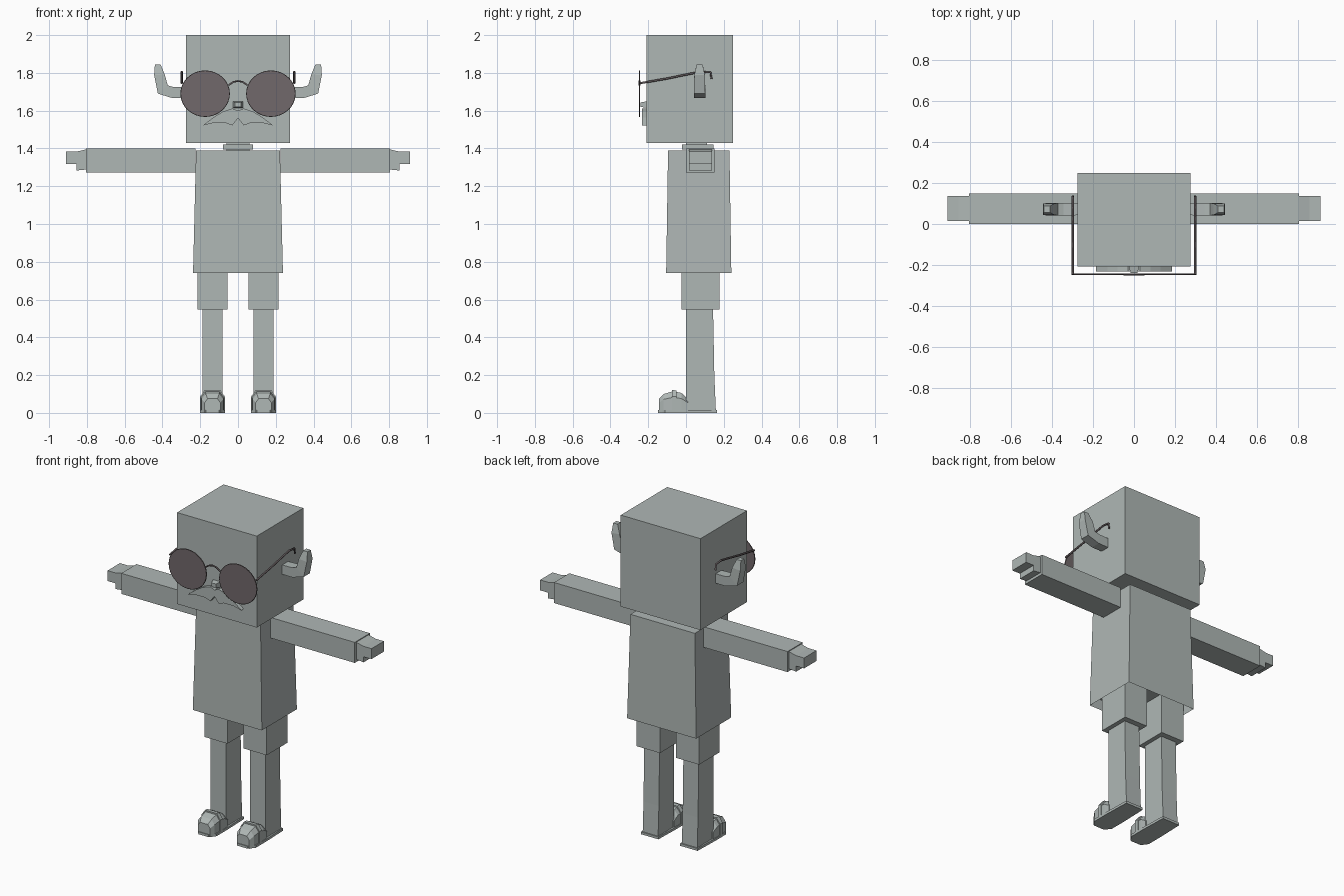
import bpy, bmesh, math
from mathutils import Vector

cube = bpy.data.objects.get("Cube")
if cube:
    bpy.data.objects.remove(cube, do_unlink=True)


def material(name, rgb):
    m = bpy.data.materials.new(name)
    m.use_nodes = True
    m.diffuse_color = (*rgb, 1)
    m.node_tree.nodes["Principled BSDF"].inputs["Base Color"].default_value = (*rgb, 1)
    return m


GREY = material("pale grey", (0.43, 0.475, 0.463))
LENS = material("smoky brown", (0.165, 0.14, 0.145))
FRAME = material("dark brown", (0.11, 0.09, 0.095))


def finish(name, bm, mat, side=1):
    """Turn a bmesh into an object, mirrored in x when side is -1."""
    for v in bm.verts:
        v.co.x *= side
    bmesh.ops.recalc_face_normals(bm, faces=bm.faces)
    mesh = bpy.data.meshes.new(name)
    bm.to_mesh(mesh)
    bm.free()
    mesh.materials.append(mat)
    obj = bpy.data.objects.new(name, mesh)
    bpy.context.collection.objects.link(obj)
    return obj


def loft(name, rings, mat=GREY, side=1, hollow=0):
    """Skin matching rings of points and cap both ends."""
    bm = bmesh.new()
    loops = [[bm.verts.new(p) for p in ring] for ring in rings]
    n = len(loops[0])
    for a, b in zip(loops, loops[1:]):
        for i in range(n):
            j = (i + 1) % n
            bm.faces.new((a[i], a[j], b[j], b[i]))
    first = bm.faces.new(loops[0])
    bm.faces.new(loops[-1])
    if hollow:
        bmesh.ops.recalc_face_normals(bm, faces=bm.faces)
        bmesh.ops.inset_region(bm, faces=[first], thickness=0.012)
        bmesh.ops.translate(bm, verts=first.verts, vec=(0, 0, hollow))
    return finish(name, bm, mat, side)


def rect(x0, x1, y0, y1, z):
    return [(x0, y0, z), (x1, y0, z), (x1, y1, z), (x0, y1, z)]


def box(name, x, y, z, mat=GREY, side=1):
    return loft(name, [rect(*x, *y, z[0]), rect(*x, *y, z[1])], mat, side)


def plate(name, outline, y0, y1, mat=GREY, side=1):
    """Extrude an x-z outline in depth."""
    return loft(name, [[(x, y, z) for x, z in outline] for y in (y0, y1)], mat, side)


def wire(name, points, radius, mat=FRAME):
    curve = bpy.data.curves.new(name, 'CURVE')
    curve.dimensions = '3D'
    curve.bevel_depth = radius
    curve.bevel_resolution = 1
    curve.use_fill_caps = True
    s = curve.splines.new('POLY')
    s.points.add(len(points) - 1)
    for p, co in zip(s.points, points):
        p.co = (*co, 1)
    curve.materials.append(mat)
    obj = bpy.data.objects.new(name, curve)
    bpy.context.collection.objects.link(obj)
    return obj


def arch(cx, y, w, h, base=0.0):
    """Chamfered arch section used for the shoes."""
    return [(cx - w, y, base), (cx - w, y, h * 0.72), (cx - w * 0.62, y, h),
            (cx + w * 0.62, y, h), (cx + w, y, h * 0.72), (cx + w, y, base)]


# Head, neck and body
box("head", (-0.275, 0.275), (-0.208, 0.25), (1.43, 2.0))
box("neck", (-0.06, 0.06), (0.0, 0.11), (1.37, 1.44))
box("collar", (-0.08, 0.08), (-0.02, 0.145), (1.395, 1.42))
loft("shirt", [rect(-0.238, 0.238, -0.105, 0.24, 0.74),
               rect(-0.222, 0.222, -0.095, 0.23, 1.388)], hollow=0.06)

# Nose and moustache
loft("nose", [[(-w, y, c - h), (w, y, c - h), (w, y, c + h), (-w, y, c + h)]
              for y, w, h, c in ((-0.2, 0.028, 0.018, 1.632), (-0.24, 0.016, 0.012, 1.632))])
half = [(0.03, 1.612), (0.08, 1.595), (0.13, 1.565), (0.185, 1.522),
        (0.13, 1.535), (0.065, 1.535), (0.03, 1.522)]
for side, label in ((1, "left"), (-1, "right")):
    plate(label + "_moustache", [(0, 1.6)] + half + [(0, 1.56)], -0.232, -0.2, GREY, side)

# Glasses bridge
wire("glasses_bridge", [(-0.05, -0.246, 1.735), (-0.025, -0.246, 1.752), (0, -0.246, 1.757),
                        (0.025, -0.246, 1.752), (0.05, -0.246, 1.735)], 0.005)

# Horn-shaped ears: centre x, centre z, ring direction, half height, half depth
EAR = [(0.26, 1.695, 90, 0.029, 0.029), (0.345, 1.696, 90, 0.03, 0.03),
       (0.398, 1.712, 140, 0.034, 0.03), (0.416, 1.79, 176, 0.028, 0.028),
       (0.425, 1.845, 180, 0.015, 0.016)]

for side, label in ((1, "left"), (-1, "right")):
    # Ear
    rings = []
    for x, z, angle, h, d in EAR:
        up = Vector((math.cos(math.radians(angle)), 0, math.sin(math.radians(angle)))) * h
        c = Vector((x, 0.072, z))
        depth = Vector((0, d, 0))
        rings.append([c + up - depth, c + up + depth, c - up + depth, c - up - depth])
    loft(label + "_ear", rings, GREY, side)

    # Lens, rim and temple of the glasses
    circle = [(0.174 + 0.128 * math.cos(a), 1.69 + 0.12 * math.sin(a))
              for a in (math.tau * i / 32 for i in range(32))]
    plate(label + "_lens", circle, -0.249, -0.243, LENS, side)
    rim = wire(label + "_rim", [(x * side, -0.246, z) for x, z in circle], 0.0035)
    rim.data.splines[0].use_cyclic_u = True
    x = 0.298 * side
    wire(label + "_temple", [(x, -0.246, 1.745), (x, -0.1, 1.77), (x, 0.03, 1.797),
                             (x, 0.08, 1.806), (x, 0.13, 1.802), (x, 0.135, 1.767)], 0.006)

    # Sleeve and stepped hand
    box(label + "_sleeve", (0.225, 0.805), (0, 0.15), (1.272, 1.4), GREY, side)
    plate(label + "_hand", [(0.79, 1.29), (0.855, 1.283), (0.855, 1.318), (0.91, 1.318),
                            (0.91, 1.383), (0.855, 1.383), (0.805, 1.395), (0.79, 1.395)],
          0.015, 0.137, GREY, side)

    # Shorts and leg
    box(label + "_shorts", (0.055, 0.215), (-0.025, 0.178), (0.548, 0.82), GREY, side)
    loft(label + "_leg", [rect(0.082, 0.188, 0, 0.158, 0.012),
                          rect(0.082, 0.188, 0, 0.15, 0.2),
                          rect(0.082, 0.188, 0, 0.143, 0.56)], GREY, side)

    # Shoe: sole with clipped toe corners, domed toe and a raised strap
    sole = [(0.1, -0.147), (0.17, -0.147), (0.2, -0.11), (0.2, 0.0),
            (0.195, 0.165), (0.075, 0.165), (0.07, 0.0), (0.07, -0.11)]
    loft(label + "_sole", [[(x, y, z) for x, y in sole] for z in (0, 0.015)], GREY, side)
    loft(label + "_toe", [arch(0.135, *s) for s in
                          ((-0.143, 0.042, 0.075), (-0.118, 0.057, 0.1), (-0.07, 0.061, 0.114),
                           (-0.025, 0.061, 0.106), (0.01, 0.058, 0.075))], GREY, side)
    loft(label + "_strap", [arch(0.135, *s) for s in
                            ((-0.075, 0.065, 0.121), (-0.05, 0.065, 0.119))], GREY, side)
